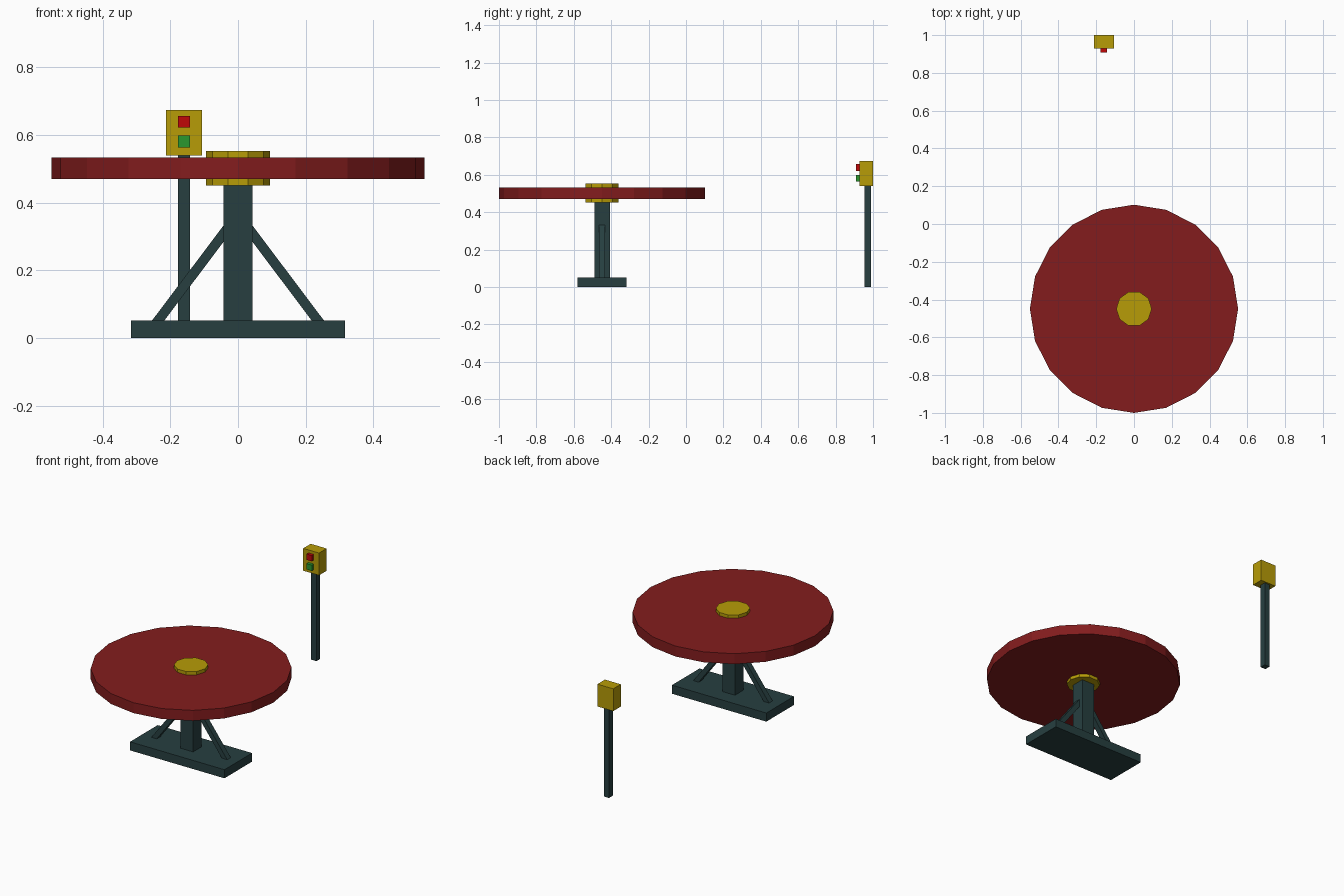
import bpy
from math import atan2, hypot, tau

if "Cube" in bpy.data.objects:
    bpy.data.objects.remove(bpy.data.objects["Cube"])


def material(name, r, g, b):
    # sRGB 0-255 to linear diffuse colour
    m = bpy.data.materials.new(name)
    m.diffuse_color = [(c / 255) ** 2.2 for c in (r, g, b)] + [1]
    m.use_nodes = True
    m.node_tree.nodes["Principled BSDF"].inputs["Base Color"].default_value = m.diffuse_color
    return m


STEEL = material("dark_steel", 43, 65, 66)
MAROON = material("maroon", 130, 34, 35)
YELLOW = material("yellow", 182, 155, 16)
RED = material("red", 190, 16, 16)
GREEN = material("green", 46, 150, 50)


def finish(name, mat):
    ob = bpy.context.object
    ob.name = name
    ob.data.materials.append(mat)
    return ob


def box(name, center, size, mat, tilt=0.0):
    bpy.ops.mesh.primitive_cube_add(size=1, location=center, rotation=(0, tilt, 0))
    bpy.context.object.scale = size
    return finish(name, mat)


def disc(name, sides, radius, z0, z1, mat):
    bpy.ops.mesh.primitive_cylinder_add(vertices=sides, radius=radius, depth=z1 - z0,
                                        location=(0, CY, (z0 + z1) / 2),
                                        rotation=(0, 0, tau / 4))
    return finish(name, mat)


CY = -0.449  # turntable centre

# Turntable
disc("table_top", 20, 0.551, 0.47, 0.533, MAROON)
disc("hub", 10, 0.094, 0.451, 0.553, YELLOW)

# Pedestal
box("base_plate", (0, CY, 0.026), (0.632, 0.264, 0.052), STEEL)
box("column", (0, CY, 0.2515), (0.085, 0.083, 0.403), STEEL)

# Diagonal braces, ends sunk into the base and the column
for side, label in ((-1, "left"), (1, "right")):
    x0, z0, x1, z1 = side * 0.247, 0.037, side * 0.028, 0.328
    box(label + "_brace", ((x0 + x1) / 2, CY, (z0 + z1) / 2),
        (0.029, 0.034, hypot(x1 - x0, z1 - z0)), STEEL, atan2(x1 - x0, z1 - z0))

# Control stand with two push buttons
SX = -0.16
box("control_post", (SX, 0.972, 0.27), (0.035, 0.036, 0.54), STEEL)
box("control_box", (SX, 0.964, 0.6065), (0.106, 0.072, 0.135), YELLOW)
box("stop_button", (SX, 0.922, 0.639), (0.035, 0.026, 0.035), RED)
box("start_button", (SX, 0.922, 0.581), (0.035, 0.026, 0.035), GREEN)
